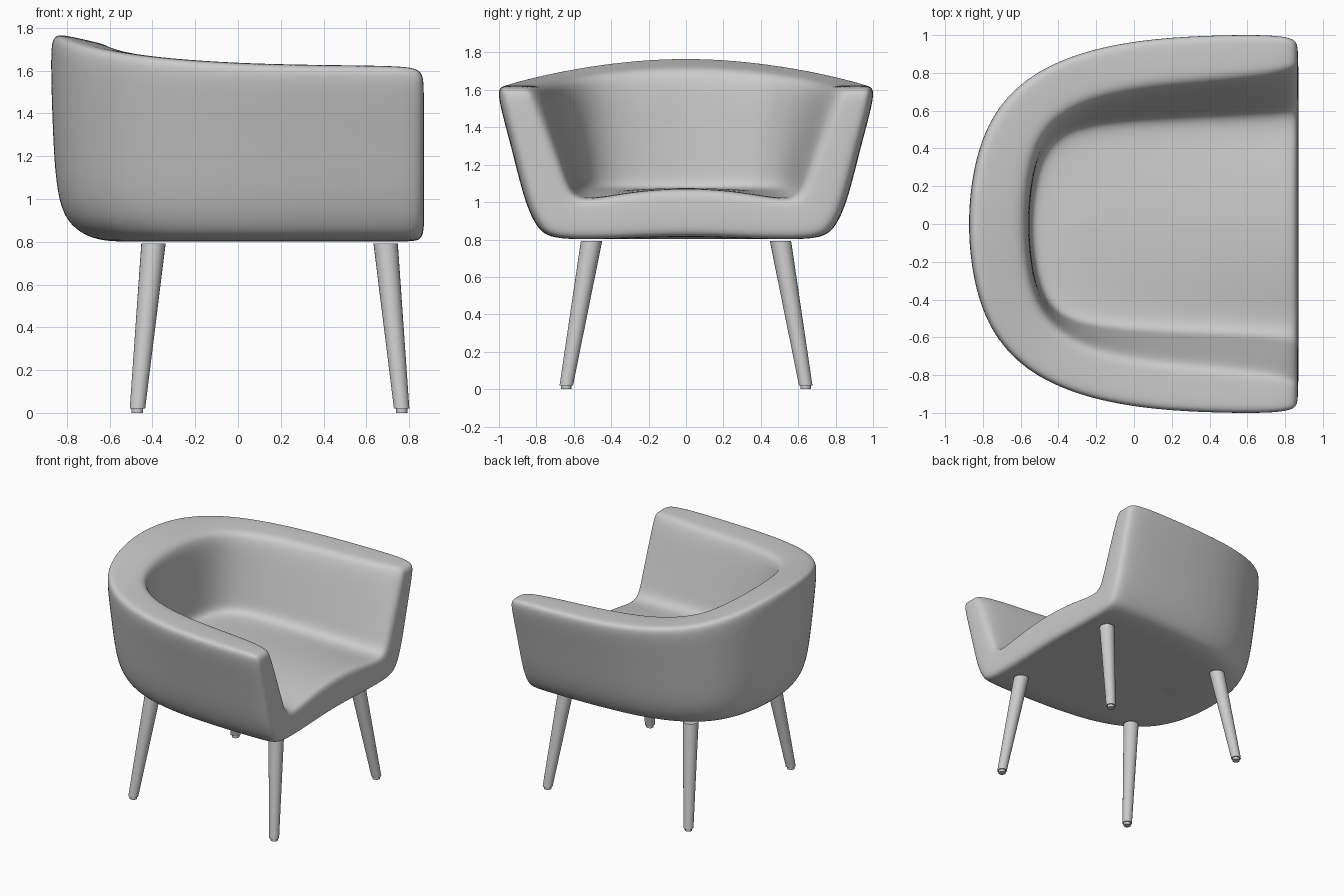
import bpy, bmesh
from mathutils import Vector

if "Cube" in bpy.data.objects:
    bpy.data.objects.remove(bpy.data.objects["Cube"])

# Half plan, front arm -> middle of back:
# outer rim x,y,z | inner rim x,y,z | seat edge x,y | centre line x
STATIONS = [
    (.872, .99, 1.60, .872, .825, 1.60, .872, .61, .872),
    (.77, 1.015, 1.617, .76, .78, 1.615, .77, .595, .77),
    (.50, 1.017, 1.62, .45, .745, 1.618, .45, .58, .50),
    (.10, 1.0, 1.625, .10, .715, 1.625, .10, .565, .22),
    (-.27, .935, 1.645, -.20, .66, 1.64, -.18, .545, .02),
    (-.58, .795, 1.68, -.41, .55, 1.66, -.39, .50, -.10),
    (-.775, .57, 1.725, -.51, .40, 1.685, -.50, .365, -.17),
    (-.86, .29, 1.762, -.55, .20, 1.70, -.54, .18, -.22),
    (-.885, 0, 1.777, -.56, 0, 1.705, -.555, 0, -.25),
]
# outer wall levels: x scale behind centre, y scale, z
LOW = [(.73, .71, .796), (.89, .785, .86), (.97, .85, 1.0)]
HIGH = [(.99, .92, .48), (1.0, .99, .89), (.985, .985, 1.0)]   # z as fraction to rim


def profile(s):
    """Cross-section from underside centre, over the rim, to seat centre."""
    ox, oy, oz, ix, iy, iz, bx, by, cx = s

    def wall(sx, sy, z):
        return Vector((ox * (sx if ox < 0 else 1), oy * sy, z))
    edge = wall(*LOW[0])
    c0 = Vector((cx, 0, .82))
    outer = [c0, c0.lerp(edge, .5)] + [wall(*l) for l in LOW]
    outer[1].z = .804
    outer += [wall(sx, sy, 1 + (oz - 1) * t) for sx, sy, t in HIGH]

    back = (.872 - bx) / 1.4
    c1 = Vector((cx, 0, 1.08))
    base = Vector((bx, by, 1.03 + .055 * back))
    top = Vector((ix, iy, iz))
    seat = c1.lerp(base, .84)
    seat.z = 1.012 + .055 * back
    mid = c1.lerp(base, .5)
    mid.z = 1.055 + .015 * back
    inner = [c1, mid, seat, base] + [base.lerp(top, t) for t in (.18, .5, .9)]
    inner.append(top.lerp(outer[-1], .1))
    rim = [outer[-1].lerp(inner[-1], t) + Vector((0, 0, .006)) for t in (.25, .75)]
    return outer + rim + inner[::-1]


# Upholstered shell: half grid, front face, mirror and subdivision
bm = bmesh.new()
grid = [[bm.verts.new(p) for p in profile(s)] for s in STATIONS]
for v in grid[0]:                        # soften the front perimeter
    v.co.x -= .012
for a, b in zip(grid, grid[1:]):
    for i in range(len(a) - 1):
        bm.faces.new((a[i], a[i + 1], b[i + 1], b[i]))
front = grid[0]
rows = []
for i in range(7):
    o, n = front[i], front[17 - i]
    rows.append([o] + [bm.verts.new(o.co.lerp(n.co, t) + Vector((.01, 0, 0)))
                       for t in (.28, .72)] + [n])
rows.append(front[7:11])
for a, b in zip(rows, rows[1:]):
    for i in range(3):
        bm.faces.new((a[i], a[i + 1], b[i + 1], b[i]))
bmesh.ops.recalc_face_normals(bm, faces=bm.faces)
geom = bm.verts[:] + bm.edges[:] + bm.faces[:]
bmesh.ops.mirror(bm, geom=geom, axis='Y', merge_dist=.0005)
bmesh.ops.remove_doubles(bm, verts=bm.verts, dist=.0005)
bmesh.ops.recalc_face_normals(bm, faces=bm.faces)
for f in bm.faces:
    f.smooth = True
mesh = bpy.data.meshes.new("seat_shell")
bm.to_mesh(mesh)
bm.free()
shell = bpy.data.objects.new("seat_shell", mesh)
bpy.context.collection.objects.link(shell)
sub = shell.modifiers.new("Subdivision", 'SUBSURF')
sub.levels = sub.render_levels = 3


def frustum(name, bottom, r0, top, r1):
    """Tapered, sheared leg with level ends."""
    bottom, top = Vector(bottom), Vector(top)
    h = top.z - bottom.z
    bpy.ops.mesh.primitive_cone_add(vertices=24, radius1=r0, radius2=r1, depth=h)
    ob = bpy.context.object
    ob.name = name
    for v in ob.data.vertices:
        c = bottom.lerp(top, v.co.z / h + .5)
        v.co = (v.co.x + c.x, v.co.y + c.y, c.z)
    bpy.ops.object.shade_smooth_by_angle()


# Splayed legs with small foot glides
for side, sy in (("left", 1), ("right", -1)):
    for end, x0, x1 in (("front", .765, .69), ("back", -.47, -.395)):
        frustum(f"{end}_{side}_leg", (x0, .64 * sy, .02), .036, (x1, .505 * sy, .793), .057)
        frustum(f"{end}_{side}_foot", (x0, .64 * sy, 0), .027, (x0, .64 * sy, .02), .027)
